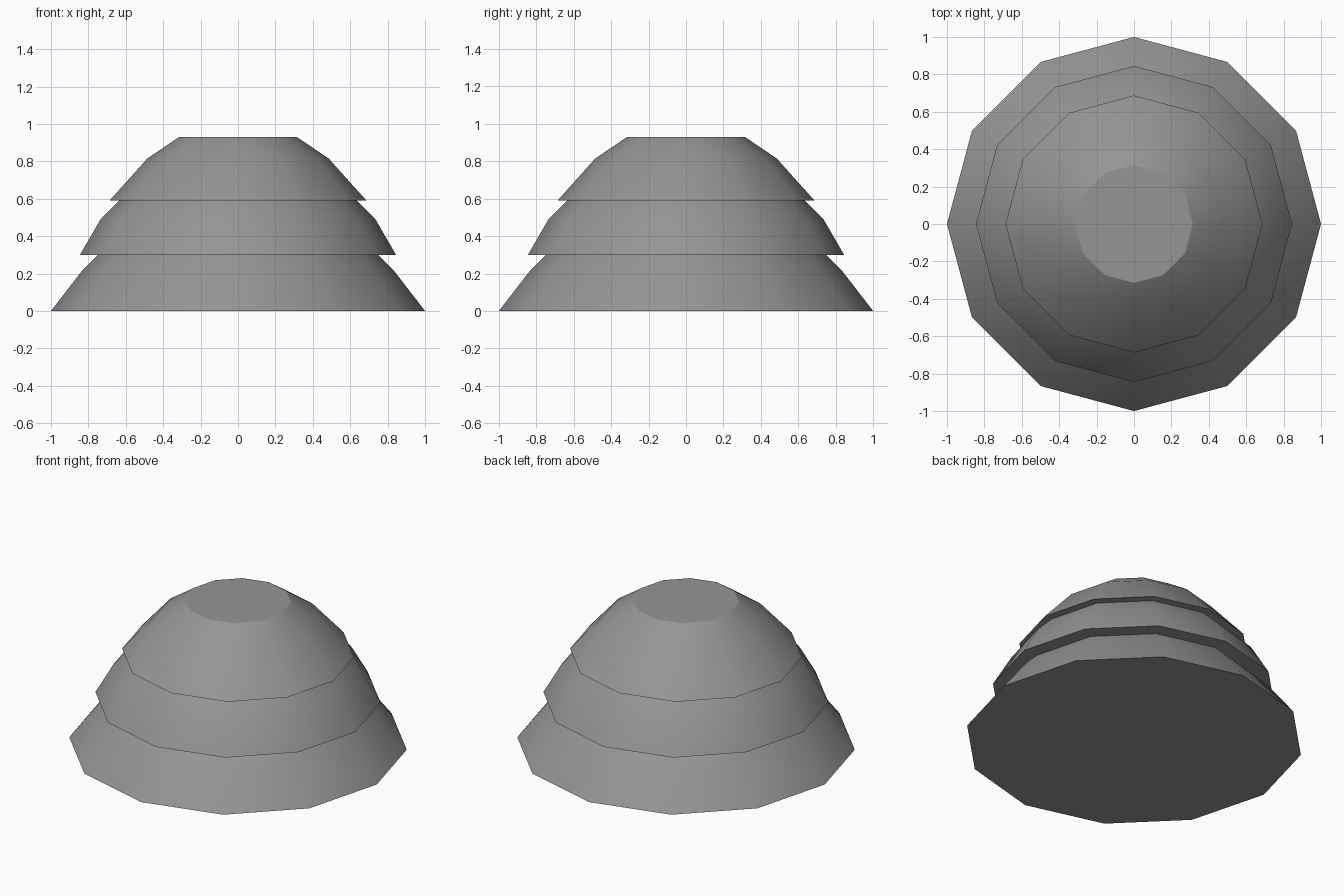
import bpy, bmesh, math

if "Cube" in bpy.data.objects:
    bpy.data.objects.remove(bpy.data.objects["Cube"], do_unlink=True)

SIDES = 12

grey = bpy.data.materials.new("plain grey")
grey.use_nodes = True
colour = (0.3, 0.3, 0.3, 1)
grey.diffuse_color = colour
grey.node_tree.nodes["Principled BSDF"].inputs["Base Color"].default_value = colour


def tier(name, profile):
    """Closed twelve-sided tier from (radius, height) points, bottom to top."""
    bm = bmesh.new()
    rings = []
    for r, z in profile:
        angles = [math.tau * i / SIDES for i in range(SIDES)]
        rings.append([bm.verts.new((r * math.cos(a), r * math.sin(a), z)) for a in angles])
    for low, high in zip(rings, rings[1:]):
        for i in range(SIDES):
            j = (i + 1) % SIDES
            bm.faces.new((low[i], low[j], high[j], high[i]))
    bm.faces.new(rings[0][::-1])
    bm.faces.new(rings[-1])
    mesh = bpy.data.meshes.new(name)
    bm.to_mesh(mesh)
    bm.free()
    mesh.materials.append(grey)
    obj = bpy.data.objects.new(name, mesh)
    bpy.context.collection.objects.link(obj)
    # Rounded sides with a crisp rim and flat caps
    bpy.ops.object.select_all(action='DESELECT')
    obj.select_set(True)
    bpy.context.view_layer.objects.active = obj
    bpy.ops.object.shade_smooth_by_angle(angle=math.radians(30))


# Lower tiers run slightly up inside the tier above
tier("bottom_tier", [(1.0, 0.0), (0.83, 0.22), (0.71, 0.34)])
tier("middle_tier", [(0.845, 0.30), (0.735, 0.49), (0.595, 0.63)])
tier("top_tier", [(0.687, 0.59), (0.485, 0.815), (0.315, 0.93)])
